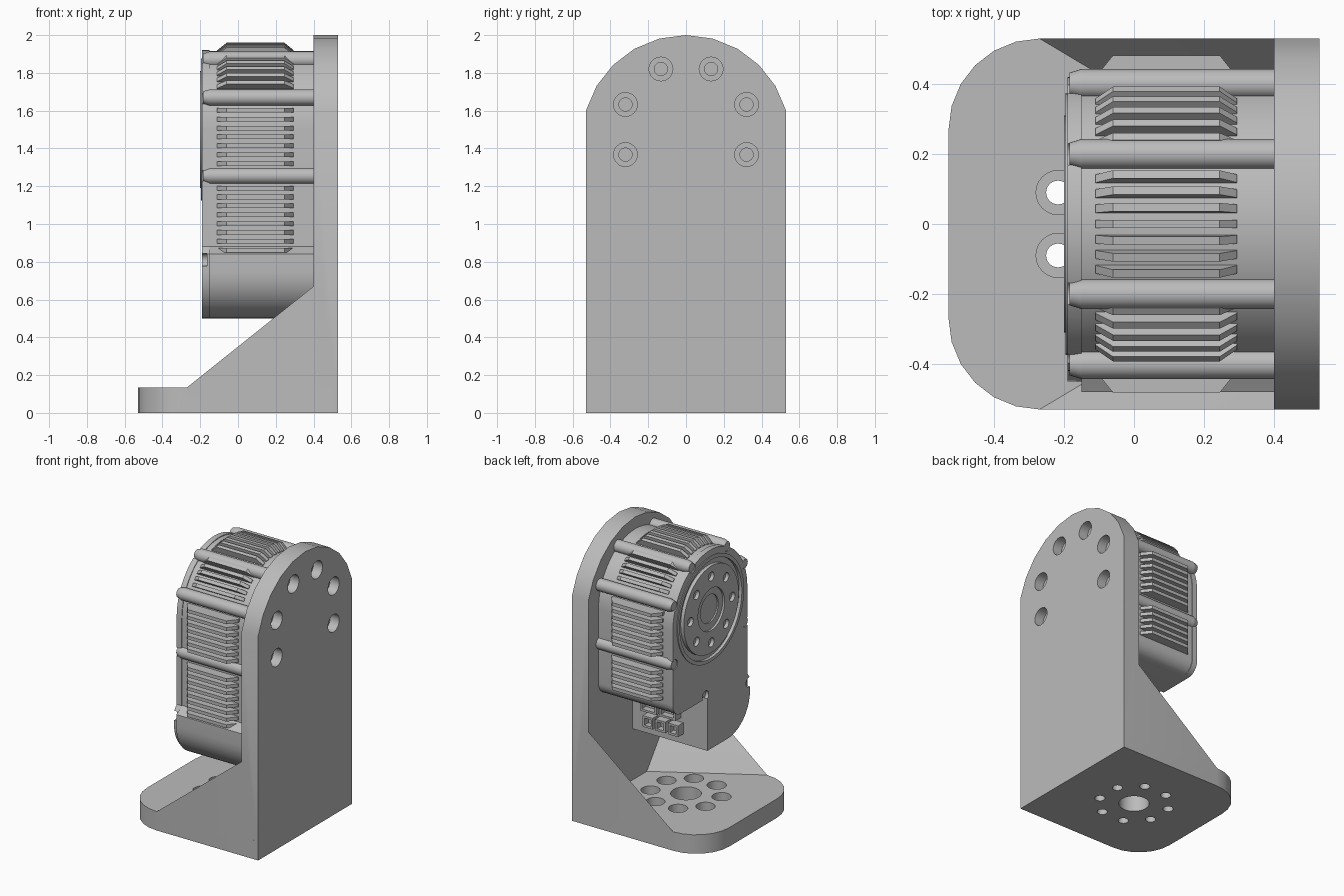
import bpy, bmesh
from math import sin, cos, pi, radians
from mathutils import Vector, Matrix

if "Cube" in bpy.data.objects:
    bpy.data.objects.remove(bpy.data.objects["Cube"], do_unlink=True)

grey = bpy.data.materials.new("machined grey")
grey.use_nodes = True
grey.diffuse_color = (0.5, 0.5, 0.5, 1)
grey.node_tree.nodes["Principled BSDF"].inputs["Base Color"].default_value = (0.5, 0.5, 0.5, 1)

AXIS_Z = 1.5          # height of the motor axis
BACK = 0.4            # mounting face of the upright plate


def finish(name, bm):
    bmesh.ops.recalc_face_normals(bm, faces=bm.faces)
    mesh = bpy.data.meshes.new(name)
    bm.to_mesh(mesh)
    bm.free()
    mesh.materials.append(grey)
    obj = bpy.data.objects.new(name, mesh)
    bpy.context.collection.objects.link(obj)
    return obj


def activate(obj):
    bpy.ops.object.select_all(action='DESELECT')
    obj.select_set(True)
    bpy.context.view_layer.objects.active = obj


def smooth(obj):
    activate(obj)
    bpy.ops.object.shade_smooth_by_angle(angle=radians(35))


def combine(target, other, operation):
    other.hide_render = True
    mod = target.modifiers.new("combine", 'BOOLEAN')
    mod.operation, mod.solver, mod.object = operation, 'EXACT', other
    activate(target)
    bpy.ops.object.modifier_apply(modifier=mod.name)
    bpy.data.objects.remove(other, do_unlink=True)


def add_prism(bm, points, offset):
    """Closed solid from a flat outline swept along an offset."""
    low = [bm.verts.new(p) for p in points]
    high = [bm.verts.new(Vector(p) + Vector(offset)) for p in points]
    bm.faces.new(low)
    bm.faces.new(high[::-1])
    for i in range(len(low)):
        j = (i + 1) % len(low)
        bm.faces.new((low[i], low[j], high[j], high[i]))


def add_rod(bm, y, z, r, x0, x1, r2=None, sides=24):
    """Round rod along x."""
    place = Matrix.Translation(((x0 + x1) / 2, y, z)) @ Matrix.Rotation(pi / 2, 4, 'Y')
    bmesh.ops.create_cone(bm, cap_ends=True, segments=sides, radius1=r,
                          radius2=r2 or r, depth=x1 - x0, matrix=place)


def add_box(bm, lo, hi):
    x, y, z = lo
    X, Y, Z = hi
    add_prism(bm, [(x, y, z), (X, y, z), (X, Y, z), (x, Y, z)], (0, 0, Z - z))


def arc(cu, cv, r, a0, a1, n):
    steps = [radians(a0 + (a1 - a0) * i / n) for i in range(n + 1)]
    return [(cu + r * cos(a), cv + r * sin(a)) for a in steps]


def slab_x(name, outline, x0, x1):
    bm = bmesh.new()
    add_prism(bm, [(x0, y, z) for y, z in outline], (x1 - x0, 0, 0))
    return finish(name, bm)


# Bracket: arched upright, rounded foot and corner gussets joined together
bracket = slab_x("bracket", [(-0.53, 0), (0.53, 0)] + arc(0, 1.449, 0.551, 16, 164, 10), BACK, 0.53)
bm = bmesh.new()
foot = [(0.53, -0.53), (0.53, 0.53)] + arc(-0.27, 0.27, 0.26, 90, 180, 6) + arc(-0.27, -0.27, 0.26, 180, 270, 6)
add_prism(bm, [(x, y, 0) for x, y in foot], (0, 0, 0.135))
combine(bracket, finish("foot", bm), 'UNION')
for s in (1, -1):
    bm = bmesh.new()
    inner, outer = 0.13 * s, 0.53 * s
    for x in (BACK, 0.45):
        for y, z in ((outer, 0.67), (inner, 0.135), (outer, 0.05), (inner, 0.05)):
            bm.verts.new((x, y, z))
    for z in (0.135, 0.05):
        bm.verts.new((-0.27, outer, z))
    bmesh.ops.convex_hull(bm, input=bm.verts)
    combine(bracket, finish("gusset", bm), 'UNION')
bm = bmesh.new()
bm.from_mesh(bracket.data)
bmesh.ops.dissolve_limit(bm, angle_limit=0.01, verts=bm.verts, edges=bm.edges)
bm.to_mesh(bracket.data)
bm.free()

# Counterbored bolt holes: six in the upright, eight and a bore in the foot
through, wide = bmesh.new(), bmesh.new()
for k in range(8):
    a = radians(22.5 + 45 * k)
    y, z = 0.347 * cos(a), AXIS_Z + 0.347 * sin(a)
    if z > 1.3:
        add_rod(through, y, z, 0.035, 0.35, 0.6)
        add_rod(wide, y, z, 0.063, 0.46, 0.6)
    x, y = 0.235 * cos(a), 0.235 * sin(a)
    for target, r, z in ((through, 0.034, 0.1), (wide, 0.063, 0.165)):
        bmesh.ops.create_cone(target, cap_ends=True, segments=24, radius1=r, radius2=r,
                              depth=0.2 if target is wide else 0.4,
                              matrix=Matrix.Translation((x, y, z)))
bmesh.ops.create_cone(through, cap_ends=True, segments=32, radius1=0.1, radius2=0.1, depth=0.5)
combine(bracket, finish("through_cutter", through), 'DIFFERENCE')
combine(bracket, finish("counterbore_cutter", wide), 'DIFFERENCE')
smooth(bracket)


# Motor housing: round top, straight sides, connector bay cut from the lower left
def housing(r, bulge):
    pts = arc(0, AXIS_Z, r, 0, 180, 32)
    pts += [(-r, 0.88), (-bulge, 0.84)]
    pts += arc(0.25 - bulge, 0.75, 0.25, 180, 270, 10)
    pts += [(0.03, 0.5), (0.03, 0.88)]
    return pts + arc(r - 0.09, 0.97, 0.09, 270, 360, 6)


body = slab_x("motor_body", housing(0.415, 0.48), -0.15, BACK)
smooth(body)
cover = slab_x("motor_cover", housing(0.42, 0.45), -0.19, -0.15)

# Screw bosses, with sunken screws in the cover
spots = [(s * y, z) for s in (1, -1) for y, z in ((0.2, 1.87), (0.4, 1.67), (0.4, 1.255))]
bosses, cutter = bmesh.new(), bmesh.new()
for y, z in spots:
    add_rod(bosses, y, z, 0.043, -0.15, BACK)
    add_rod(bosses, y, z, 0.032, -0.185, -0.15, 0.043)
for y, z in spots + [(0.05, 0.9), (-0.44, 0.81)]:
    add_rod(cutter, y, z, 0.035, -0.25, -0.165)
add_rod(cutter, 0, AXIS_Z, 0.35, -0.25, -0.175, sides=48)
combine(cover, finish("cover_cutter", cutter), 'DIFFERENCE')
smooth(cover)
smooth(finish("screw_bosses", bosses))

# Output flange with a stepped bore and a ring of bolt holes
bm = bmesh.new()
add_rod(bm, 0, AXIS_Z, 0.31, -0.2, -0.12, sides=48)
flange = finish("output_flange", bm)
step, holes = bmesh.new(), bmesh.new()
add_rod(step, 0, AXIS_Z, 0.15, -0.25, -0.185, sides=32)
add_rod(holes, 0, AXIS_Z, 0.1, -0.25, -0.14, sides=32)
for k in range(8):
    a = k * pi / 4
    add_rod(holes, 0.235 * cos(a), AXIS_Z + 0.235 * sin(a), 0.032, -0.25, -0.15, sides=16)
combine(flange, finish("step_cutter", step), 'DIFFERENCE')
combine(flange, finish("hole_cutter", holes), 'DIFFERENCE')
smooth(flange)

# Raised lip around the flange
bm = bmesh.new()
add_rod(bm, 0, AXIS_Z, 0.375, -0.196, -0.18, sides=48)
lip = finish("flange_lip", bm)
bm = bmesh.new()
add_rod(bm, 0, AXIS_Z, 0.35, -0.3, -0.1, sides=48)
combine(lip, finish("lip_cutter", bm), 'DIFFERENCE')
smooth(lip)


# Cooling fins with sloping ends
def add_fin(bm, y, z, angle, height):
    """Fin rooted at (y, z), standing out along angle in the y-z plane."""
    ny, nz = cos(angle), sin(angle)
    t = 0.012
    shape = [(-0.11, -0.04), (-0.11, 0.01), (-0.06, height), (0.245, height), (0.295, 0.01), (0.295, -0.04)]
    pts = [(x, y + ny * h + nz * t, z + nz * h - ny * t) for x, h in shape]
    add_prism(bm, pts, (0, -2 * t * nz, 2 * t * ny))


fins = bmesh.new()
angles = [90 + 6 * k for k in range(-3, 4)]
angles += [base + 6 * k for base in (33, 123) for k in range(5)]
for deg in angles:
    a = radians(deg)
    add_fin(fins, 0.41 * cos(a), AXIS_Z + 0.41 * sin(a), a, 0.05)
for s in (1, -1):
    heights = [1.32 + 0.047 * k for k in range(7)] + [1.19 - 0.047 * k for k in range(8 if s < 0 else 5)]
    for z in heights:
        add_fin(fins, s * 0.41, z, 0 if s > 0 else pi, 0.072)
finish("cooling_fins", fins)

# Connector sockets on the wall of the bay
sockets, pockets = bmesh.new(), bmesh.new()
for x0, x1, z0, z1 in ((0.17, 0.3, 0.68, 0.82), (0.02, 0.15, 0.68, 0.82),
                       (0.2, 0.28, 0.57, 0.65), (0.1, 0.18, 0.57, 0.65), (0.0, 0.08, 0.57, 0.65)):
    add_box(sockets, (x0, 0, z0), (x1, 0.09, z1))
    add_box(pockets, (x0 + 0.015, 0.045, z0 + 0.015), (x1 - 0.015, 0.2, z1 - 0.015))
plugs = finish("connector_sockets", sockets)
combine(plugs, finish("socket_cutter", pockets), 'DIFFERENCE')
